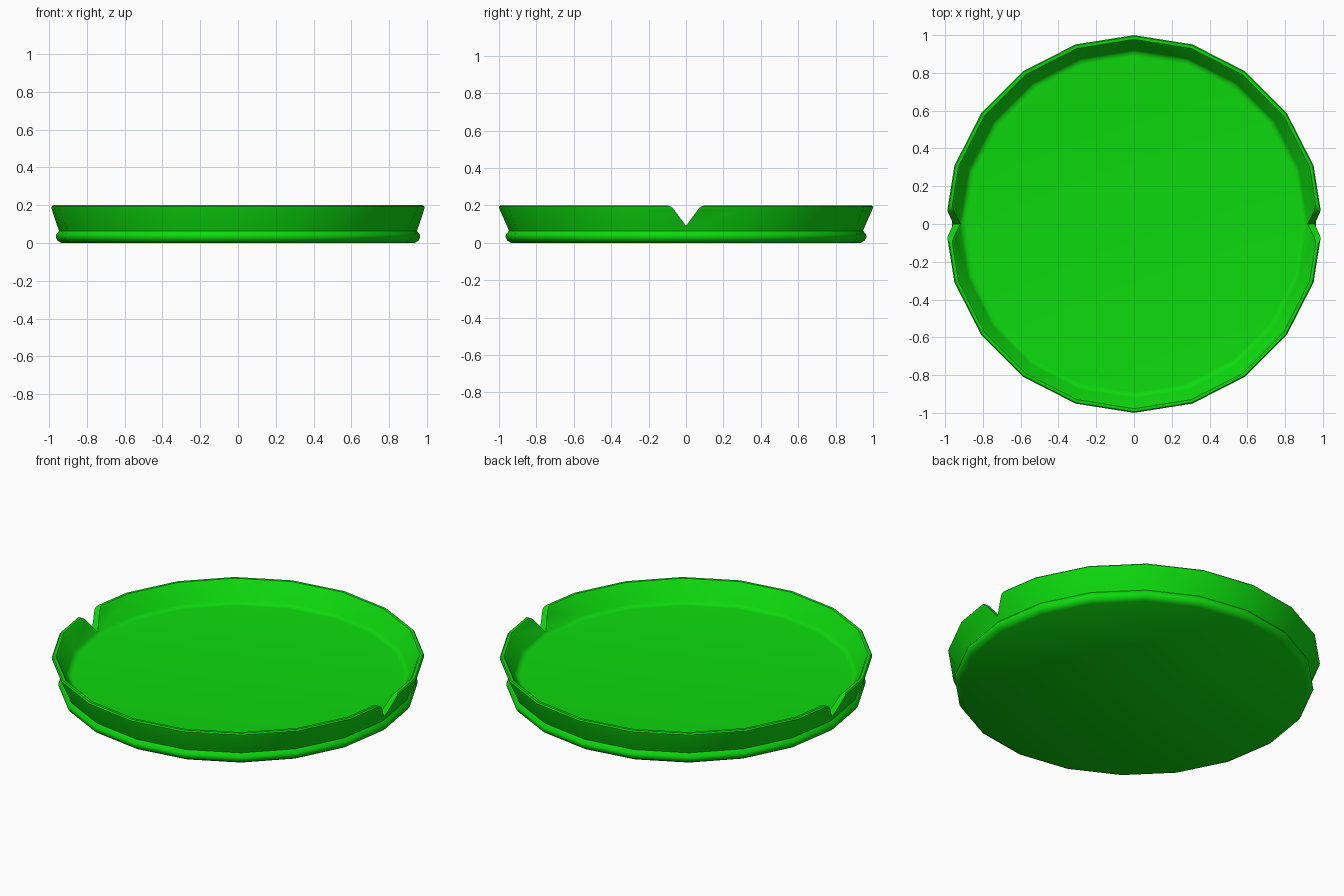
import bpy, bmesh, math

cube = bpy.data.objects.get("Cube")
if cube:
    bpy.data.objects.remove(cube, do_unlink=True)

SIDES = 20


def add_object(name, bm):
    bmesh.ops.recalc_face_normals(bm, faces=bm.faces)
    mesh = bpy.data.meshes.new(name)
    bm.to_mesh(mesh)
    bm.free()
    obj = bpy.data.objects.new(name, mesh)
    bpy.context.collection.objects.link(obj)
    return obj


def lathe(name, profile):
    """Turn an open (radius, z) profile and cap both of its ends."""
    bm = bmesh.new()
    rings = []
    for r, z in profile:
        angles = [math.tau * i / SIDES for i in range(SIDES)]
        rings.append([bm.verts.new((r * math.cos(a), r * math.sin(a), z)) for a in angles])
    for low, high in zip(rings, rings[1:]):
        for i in range(SIDES):
            j = (i + 1) % SIDES
            bm.faces.new((low[i], low[j], high[j], high[i]))
    bm.faces.new(rings[0])
    bm.faces.new(rings[-1])
    return add_object(name, bm)


# Tray: underside, foot bead, groove, flared wall, rounded rim, inner wall, floor
tray = lathe("tray", [
    (0.935, 0), (0.955, 0.012), (0.965, 0.03), (0.963, 0.045), (0.947, 0.063),
    (0.952, 0.078), (0.998, 0.182), (1.0, 0.193), (0.994, 0.2),
    (0.978, 0.2), (0.97, 0.193), (0.922, 0.095), (0.908, 0.082), (0.89, 0.08)])

green = bpy.data.materials.new("bright green")
green.use_nodes = True
color = (0.004, 0.7, 0.004, 1)
green.diffuse_color = color
green.node_tree.nodes["Principled BSDF"].inputs["Base Color"].default_value = color
tray.data.materials.append(green)

# Cutter for the two side notches: a V with rounded shoulders
half = [(0.06, 0.172), (0.072, 0.187), (0.088, 0.197), (0.11, 0.201), (0.11, 0.3)]
outline = [(0, 0.09)] + half + [(-y, z) for y, z in reversed(half)]
bm = bmesh.new()
face = bm.faces.new([bm.verts.new((-1.2, y, z)) for y, z in outline])
ext = bmesh.ops.extrude_face_region(bm, geom=[face])
bmesh.ops.translate(bm, vec=(2.4, 0, 0),
                    verts=[v for v in ext["geom"] if isinstance(v, bmesh.types.BMVert)])
cutter = add_object("notch_cutter", bm)
cutter.data.materials.append(green)
cutter.hide_render = True

# Apply the cut, then drop the cutter
bpy.ops.object.select_all(action="DESELECT")
bpy.context.view_layer.objects.active = tray
tray.select_set(True)
cut = tray.modifiers.new("notches", "BOOLEAN")
cut.operation = "DIFFERENCE"
cut.solver = "EXACT"
cut.object = cutter
bpy.ops.object.modifier_apply(modifier=cut.name)
bpy.data.objects.remove(cutter, do_unlink=True)
bpy.ops.object.shade_smooth_by_angle(angle=math.radians(40))
